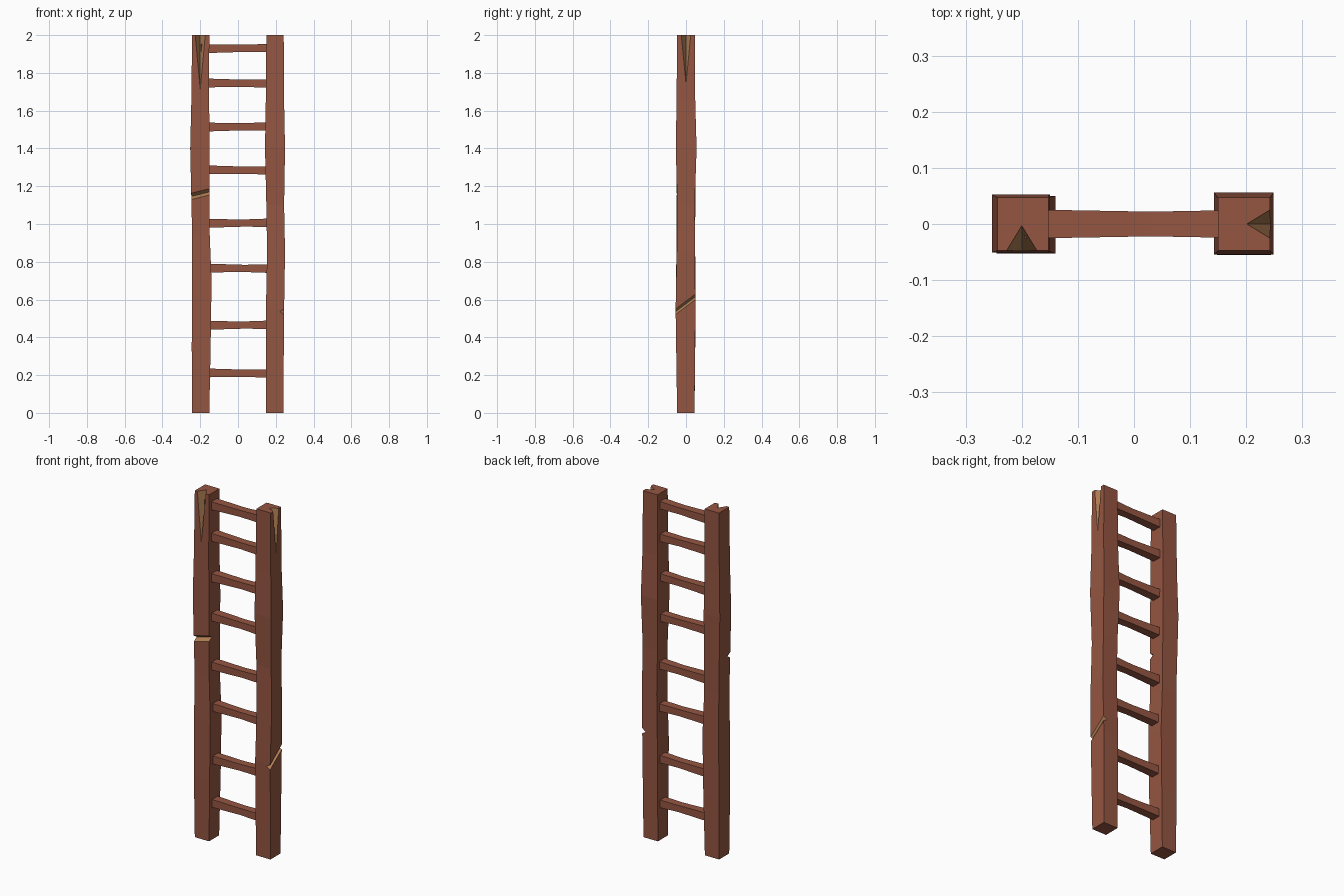
import bpy, bmesh

if "Cube" in bpy.data.objects:
    bpy.data.objects.remove(bpy.data.objects["Cube"])


def material(name, rgb):
    m = bpy.data.materials.new(name)
    m.diffuse_color = (*rgb, 1)
    m.use_nodes = True
    m.node_tree.nodes["Principled BSDF"].inputs["Base Color"].default_value = m.diffuse_color
    return m


MATS = [material("red_brown_wood", (0.30, 0.093, 0.054)),
        material("raw_tan_wood", (0.44, 0.215, 0.09))]


def add_object(name, bm, mat_index=0):
    bmesh.ops.recalc_face_normals(bm, faces=bm.faces)
    for f in bm.faces:
        f.material_index = mat_index
    me = bpy.data.meshes.new(name)
    bm.to_mesh(me)
    bm.free()
    for m in MATS:
        me.materials.append(m)
    ob = bpy.data.objects.new(name, me)
    bpy.context.collection.objects.link(ob)
    return ob


def loft(name, rings):
    """Skin a list of four-cornered rings and cap both ends."""
    bm = bmesh.new()
    loops = [[bm.verts.new(p) for p in r] for r in rings]
    for a, b in zip(loops, loops[1:]):
        for i in range(4):
            j = (i + 1) % 4
            bm.faces.new((a[i], a[j], b[j], b[i]))
    bm.faces.new(loops[0])
    bm.faces.new(loops[-1])
    return add_object(name, bm)


def post(name, sections):
    return loft(name, [[(x0, y0, z), (x1, y0, z), (x1, y1, z), (x0, y1, z)]
                       for z, x0, x1, y0, y1 in sections])


def carve(ob, name, pts):
    """Cut a convex wedge, leaving raw wood inside."""
    bm = bmesh.new()
    for p in pts:
        bm.verts.new(p)
    bmesh.ops.convex_hull(bm, input=bm.verts)
    cutter = add_object(name, bm, 1)
    cutter.hide_render = True
    mod = ob.modifiers.new(name, 'BOOLEAN')
    mod.operation = 'DIFFERENCE'
    mod.solver = 'EXACT'
    mod.object = cutter
    bpy.context.view_layer.objects.active = ob
    bpy.ops.object.modifier_apply(modifier=name)
    bpy.data.objects.remove(cutter)


# Uneven square posts: z, x min, x max, y min, y max
left = post("left_post", [
    (0, -.243, -.152, -.047, .045), (.35, -.245, -.145, -.052, .049),
    (.70, -.243, -.140, -.053, .050), (.95, -.243, -.150, -.049, .048),
    (1.4, -.253, -.150, -.051, .053), (1.65, -.247, -.153, -.049, .049),
    (2, -.243, -.152, -.047, .047)])
right = post("right_post", [
    (0, .148, .240, -.047, .045), (.55, .148, .244, -.055, .050),
    (.85, .154, .249, -.049, .047), (1.1, .150, .244, -.046, .046),
    (1.4, .143, .249, -.054, .056), (1.65, .147, .244, -.050, .049),
    (2, .150, .242, -.047, .047)])


# Outward direction of the damage: front on the left post, side on the right
def on_front(u, out, z):
    return (-.2 + u, -out, z)


def on_side(u, out, z):
    return (.198 + out, u, z)


for ob, place, z, slope, tip in ((left, on_front, 1.158, .25, 1.71),
                                 (right, on_side, .577, .75, 1.72)):
    # Slanted notch across the face
    carve(ob, "notch_cutter",
          [place(u, o, z + slope * u + dz) for u in (-.08, .08)
           for o, dz in ((.024, 0), (.075, -.033), (.075, .033))])
    # Tapering split at the top
    e = 1.07
    slope_out = (2.02 - tip) / (2 - tip)
    w = .032 * slope_out
    carve(ob, "split_cutter",
          [place(0, .049, tip), place(0, 0, 2.02), place(-w * e, .06, 2.02),
           place(w * e, .06, 2.02), place(0, .06, tip - .05)])

# Rungs, slightly waisted in the middle
for i, z in enumerate((.21, .465, .765, 1.005, 1.285, 1.515, 1.745, 1.93)):
    lean = .002 * (-1) ** i
    rings = []
    for x, hy, hz, dz in ((-.195, .026, .024, lean), (.03, .022, .019, 0),
                          (.195, .025, .023, -lean)):
        rings.append([(x, sy * hy, z + dz + sz * hz) for sy, sz in
                      ((-1, -1), (1, -1), (1, 1), (-1, 1))])
    loft(f"rung_{i + 1}", rings)
